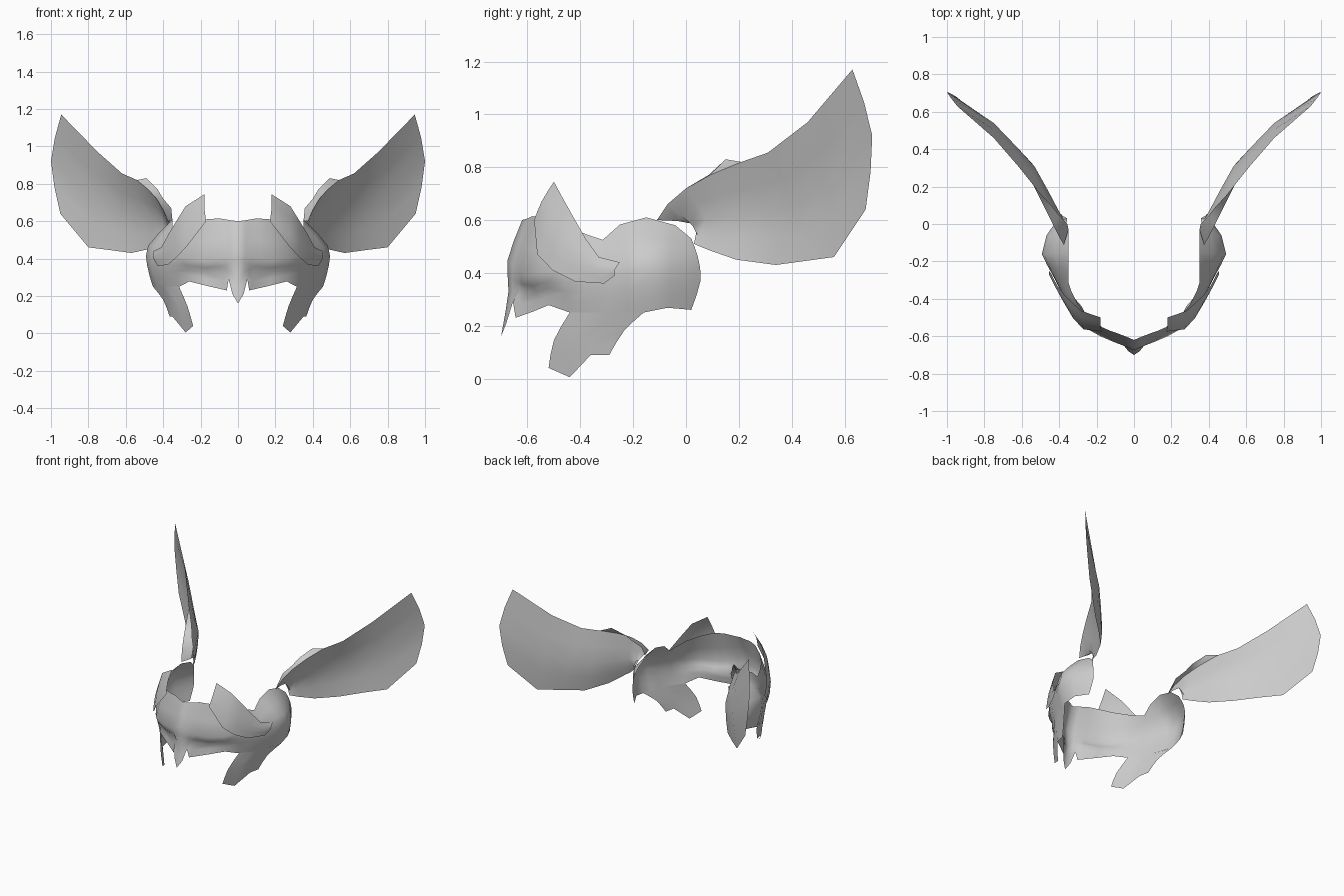
import bpy
import math
from mathutils import Vector

grey = bpy.data.materials.new("plain_grey")
grey.diffuse_color = (0.6, 0.6, 0.6, 1)


def spline(points, steps):
    """Points along a smooth curve through the given points."""
    p = [Vector(q) for q in points]
    p = [2 * p[0] - p[1]] + p + [2 * p[-1] - p[-2]]
    out = []
    for i in range(1, len(p) - 2):
        a, b, c, d = p[i - 1:i + 3]
        for s in range(steps):
            t = s / steps
            out.append(0.5 * (2 * b + (c - a) * t + (2 * a - 5 * b + 4 * c - d) * t * t
                              + (3 * b - a - 3 * c + d) * t ** 3))
    return out + [p[-2]]


def sheet(name, columns, steps=2):
    """Mirrored shell lofted through columns that run from bottom to top."""
    cols = [spline(c, steps) for c in columns]
    n = len(cols[0])
    verts = [v for c in cols for v in c]
    faces = [(i * n + j, (i + 1) * n + j, (i + 1) * n + j + 1, i * n + j + 1)
             for i in range(len(cols) - 1) for j in range(n - 1)]
    mesh = bpy.data.meshes.new(name)
    mesh.from_pydata(verts, [], faces)
    mesh.materials.append(grey)
    obj = bpy.data.objects.new(name, mesh)
    bpy.context.collection.objects.link(obj)
    mirror = obj.modifiers.new("mirror", 'MIRROR')
    mirror.use_clip = True
    bpy.context.view_layer.objects.active = obj
    obj.select_set(True)
    bpy.ops.object.shade_smooth_by_angle(angle=math.radians(50))
    obj.select_set(False)
    return obj


def bowed(lower, upper, bow):
    """Columns from a lower to an upper edge with the middle pushed out."""
    bow = Vector(bow)
    return [(a, (Vector(a) + Vector(b)) / 2 + bow, b) for a, b in zip(lower, upper)]


# Brow mask: bottom edge, eye hollow, brow ridge, top edge
brow = [
    [(0, -.70, .16), (0, -.672, .33), (0, -.675, .45), (0, -.62, .60)],
    [(.03, -.68, .21), (.035, -.655, .33), (.04, -.658, .43), (.04, -.603, .605)],
    [(.05, -.655, .29), (.06, -.63, .34), (.07, -.645, .41), (.10, -.58, .615)],
    [(.06, -.645, .23), (.09, -.605, .33), (.11, -.63, .40), (.13, -.57, .613)],
    [(.17, -.575, .255), (.18, -.565, .33), (.18, -.60, .39), (.17, -.552, .61)],
    [(.26, -.52, .278), (.26, -.52, .34), (.27, -.55, .40), (.24, -.50, .59)],
]
# Side dome: bottom edge, lower bulge, upper bulge, rim curling inwards
dome = [
    [(.315, -.44, .25), (.33, -.455, .33), (.335, -.46, .41), (.30, -.43, .565)],
    [(.37, -.37, .25), (.378, -.38, .33), (.38, -.37, .42), (.335, -.36, .54)],
    [(.405, -.29, .25), (.42, -.29, .33), (.423, -.29, .43), (.35, -.315, .525)],
    [(.43, -.22, .25), (.458, -.22, .34), (.456, -.22, .46), (.35, -.25, .583)],
    [(.455, -.16, .25), (.485, -.16, .36), (.48, -.16, .47), (.35, -.15, .61)],
    [(.445, -.07, .268), (.465, -.06, .36), (.455, -.06, .47), (.35, -.04, .58)],
    [(.40, .02, .26), (.39, .055, .37), (.385, .045, .46), (.365, .02, .53)],
]
sheet("mask_band", brow + dome)

# Cheek guard hanging below the dome
cheek_tip = [(.24, -.52, .04), (.28, -.44, .005), (.35, -.36, .09), (.365, -.29, .09)]
cheek_mid = [(.27, -.50, .145), (.315, -.43, .14), (.365, -.35, .155), (.40, -.235, .18)]
cheek_top = [dome[0][0], dome[1][0], dome[2][0], dome[4][0]]
sheet("cheek_guard", list(zip(cheek_tip, cheek_mid, cheek_top)))

# Pointed plate over the temple
plate_low = [(.17, -.575, .60), (.27, -.563, .47), (.325, -.505, .41),
             (.375, -.42, .367), (.43, -.31, .36), (.447, -.27, .39)]
plate_high = [(.178, -.50, .745), (.28, -.465, .68), (.33, -.42, .60),
              (.372, -.38, .53), (.41, -.33, .46), (.452, -.25, .44)]
sheet("temple_plate", bowed(plate_low, plate_high, (.006, -.008, 0)))

# Wing: lower edge and leading edge from root to tip, cupped inwards
wing_low = [(.39, .03, .51), (.405, .06, .497), (.425, .09, .485), (.48, .19, .45),
            (.57, .34, .43), (.68, .45, .445), (.80, .56, .46), (.95, .68, .64)]
wing_high = [(.375, -.11, .60), (.40, -.07, .66), (.435, 0, .72), (.48, .09, .77),
             (.54, .21, .82), (.62, .31, .855), (.75, .46, .97), (.945, .63, 1.17)]
wing = bowed(wing_low, wing_high, (-.025, .03, 0))
wing[0] = (wing_low[0], (.358, .03, .585), wing_high[0])
wing[-1] = (wing_low[-1], (1.0, .705, .92), wing_high[-1])
sheet("wing", wing)

# Folded lip along the inner side of the wing's leading edge
lip_crest = wing_high[:5]
lip_inner = [(.35, -.03, .60), (.357, 0, .67), (.40, .045, .72), (.43, .085, .77), (.49, .15, .83)]
sheet("wing_lip", list(zip(lip_crest, lip_inner)), 1)
